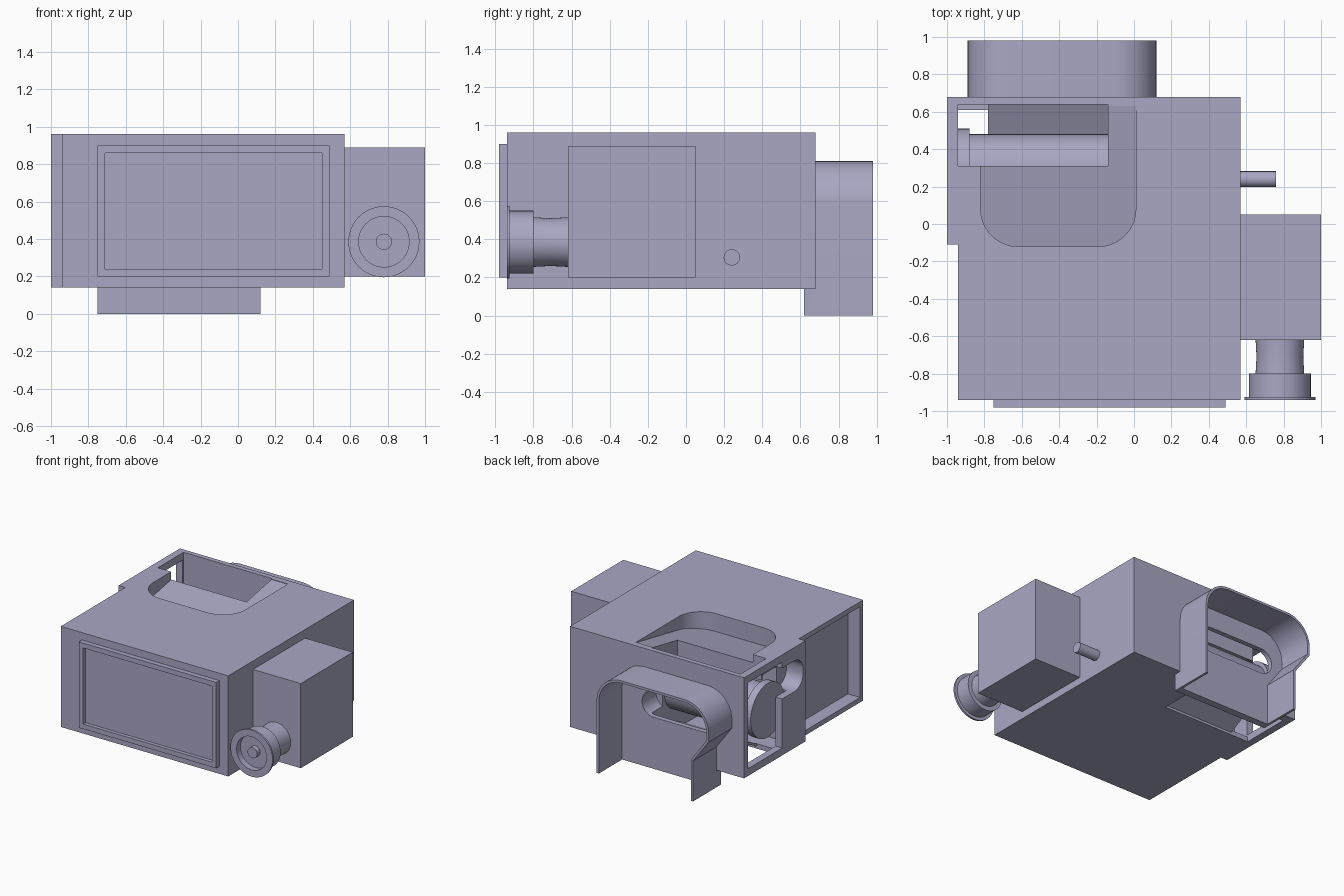
import bpy, bmesh, math
from mathutils import Vector, Matrix

cube = bpy.data.objects.get("Cube")
if cube:
    bpy.data.objects.remove(cube, do_unlink=True)

COLOR = (0.40, 0.39, 0.55, 1)
mat = bpy.data.materials.new("lilac_grey")
mat.use_nodes = True
mat.diffuse_color = COLOR
mat.node_tree.nodes["Principled BSDF"].inputs["Base Color"].default_value = COLOR


def finish(name, bm, smooth=False):
    bmesh.ops.recalc_face_normals(bm, faces=bm.faces)
    mesh = bpy.data.meshes.new(name)
    bm.to_mesh(mesh)
    bm.free()
    mesh.materials.append(mat)
    obj = bpy.data.objects.new(name, mesh)
    bpy.context.collection.objects.link(obj)
    if smooth:
        shade(obj)
    return obj


def activate(obj):
    bpy.ops.object.select_all(action='DESELECT')
    obj.select_set(True)
    bpy.context.view_layer.objects.active = obj


def shade(obj):
    activate(obj)
    bpy.ops.object.shade_smooth_by_angle(angle=math.radians(30))


def rounded(corners, steps=10):
    """Corner list (u, v[, radius]) to a point list with arcs."""
    out = []
    for i, c in enumerate(corners):
        p = Vector(c[:2])
        if len(c) == 2:
            out.append(p)
            continue
        a = (Vector(corners[i - 1][:2]) - p).normalized()
        b = (Vector(corners[(i + 1) % len(corners)][:2]) - p).normalized()
        center = p + (a + b) * c[2]       # all rounded corners are square
        for k in range(steps + 1):
            t = k / steps * math.pi / 2
            out.append(center - b * c[2] * math.cos(t) - a * c[2] * math.sin(t))
    return out


def prism(name, corners, plane, lo, hi, smooth=False):
    """Extrude an outline drawn in plane 'xy', 'xz' or 'yz' from lo to hi."""
    place = {'xy': lambda u, v, w: (u, v, w),
             'xz': lambda u, v, w: (u, w, v),
             'yz': lambda u, v, w: (w, u, v)}[plane]
    pts = rounded(corners)
    bm = bmesh.new()
    rings = [[bm.verts.new(place(p.x, p.y, w)) for p in pts] for w in (lo, hi)]
    for ring in rings:
        bm.faces.new(ring)
    for i in range(len(pts)):
        j = (i + 1) % len(pts)
        bm.faces.new((rings[0][i], rings[0][j], rings[1][j], rings[1][i]))
    return finish(name, bm, smooth)


def box(name, x0, x1, y0, y1, z0, z1):
    return prism(name, [(x0, y0), (x1, y0), (x1, y1), (x0, y1)], 'xy', z0, z1)


def lathe(name, profile, axis, origin, segments=48):
    """Turn (radius, distance) pairs around the x or y axis."""
    bm = bmesh.new()
    turn = Matrix.Rotation(math.pi / 2, 4, 'Y' if axis == 'x' else 'X')
    if axis == 'y':
        turn = turn.inverted()
    vs = [bm.verts.new((r, 0, d)) for r, d in profile]
    es = [bm.edges.new(pair) for pair in zip(vs, vs[1:])]
    bmesh.ops.spin(bm, geom=vs + es, cent=(0, 0, 0), axis=(0, 0, 1),
                   angle=2 * math.pi, steps=segments, use_duplicate=False)
    bmesh.ops.remove_doubles(bm, verts=bm.verts, dist=0.0005)
    bm.transform(Matrix.Translation(origin) @ turn)
    return finish(name, bm, True)


def cut(target, *cutters):
    for c in cutters:
        c.hide_render = True
        mod = target.modifiers.new("cut", 'BOOLEAN')
        mod.operation, mod.solver, mod.object = 'DIFFERENCE', 'EXACT', c
        activate(target)
        bpy.ops.object.modifier_apply(modifier=mod.name)
        bpy.data.objects.remove(c, do_unlink=True)


# Main housing with the raised side section
body = prism("housing", [(-1, 0.68), (0.57, 0.68), (0.57, -0.94), (-0.94, -0.94),
                         (-0.94, -0.11), (-1, -0.11)], 'xy', 0.14, 0.96)

# Sloping pocket in the top, deepest at its rounded front end
pocket = prism("pocket_cutter", [(-0.82, 0.63), (-0.82, -0.12, 0.2),
                                 (0.01, -0.12, 0.2), (0.01, 0.63)], 'xy', 0.5, 1.1)
for v in pocket.data.vertices:
    if v.co.z < 0.8:
        v.co.z = 0.96 - 0.19 * (0.65 - v.co.y)

cut(body,
    pocket,
    box("chamber", -0.94, -0.14, 0.05, 0.64, 0.18, 0.77),
    box("top_slot", -0.94, -0.14, 0.31, 0.64, 0.6, 1.1),
    box("bottom_slot", -0.94, -0.14, 0.2, 0.61, 0.05, 0.3),
    box("side_opening", -1.1, -0.9, 0.19, 0.63, 0.2, 0.9),
    prism("side_lobe", [(0.3, 0.6), (0.3, 0.85), (-0.08, 0.85, 0.11),
                        (-0.08, 0.6, 0.11)], 'yz', -1.1, -0.85),
    prism("outlet", [(-0.77, 0.42, 0.104), (-0.08, 0.42, 0.104),
                     (-0.08, 0.63, 0.104), (-0.77, 0.63, 0.104)], 'xz', 0.5, 0.8),
    box("side_recess", -1.1, -0.83, -0.9, -0.11, 0.18, 0.92))
shade(body)

# Chute plate and roller inside the chamber
prism("chute_plate", [(0.2, 0.16), (0.64, 0.38), (0.64, 0.4), (0.2, 0.18)],
      'yz', -0.78, -0.14)
lathe("roller", [(0, -0.94), (0.22, -0.94), (0.22, -0.88), (0.19, -0.88),
                 (0.19, -0.14), (0, -0.14)], 'x', (0, 0.29, 0.53))

# Framed front panel
panel = box("front_panel", -0.75, 0.49, -0.98, -0.94, 0.2, 0.9)
cut(panel, box("panel_recess", -0.71, 0.45, -1.1, -0.95, 0.24, 0.86))

# Rear hood: thin arched shell with one stepped side, and its foot plate
prism("rear_hood", [(0.12, 0), (0.12, 0.81, 0.22), (-0.89, 0.81, 0.22),
                    (-0.89, 0.52), (-0.75, 0.33), (-0.75, 0), (-0.73, 0),
                    (-0.73, 0.335), (-0.87, 0.525), (-0.87, 0.79, 0.2),
                    (0.1, 0.79, 0.2), (0.1, 0)], 'xz', 0.67, 0.98, True)
box("hood_foot", -0.75, 0.12, 0.62, 0.68, 0, 0.14)

# Side drive box with its knob, and a small pin behind it
box("drive_box", 0.57, 1, -0.62, 0.05, 0.2, 0.89)
lathe("drive_knob", [(0, -0.62), (0.13, -0.62), (0.125, -0.71), (0.13, -0.8),
                     (0.165, -0.8), (0.165, -0.925), (0.19, -0.925),
                     (0.19, -0.94), (0.135, -0.94), (0.135, -0.89),
                     (0.043, -0.89), (0.043, -0.93), (0, -0.93)],
      'y', (0.78, 0, 0.385))
lathe("side_pin", [(0, 0.56), (0.043, 0.56), (0.043, 0.76), (0, 0.76)],
      'x', (0, 0.24, 0.305), 16)
